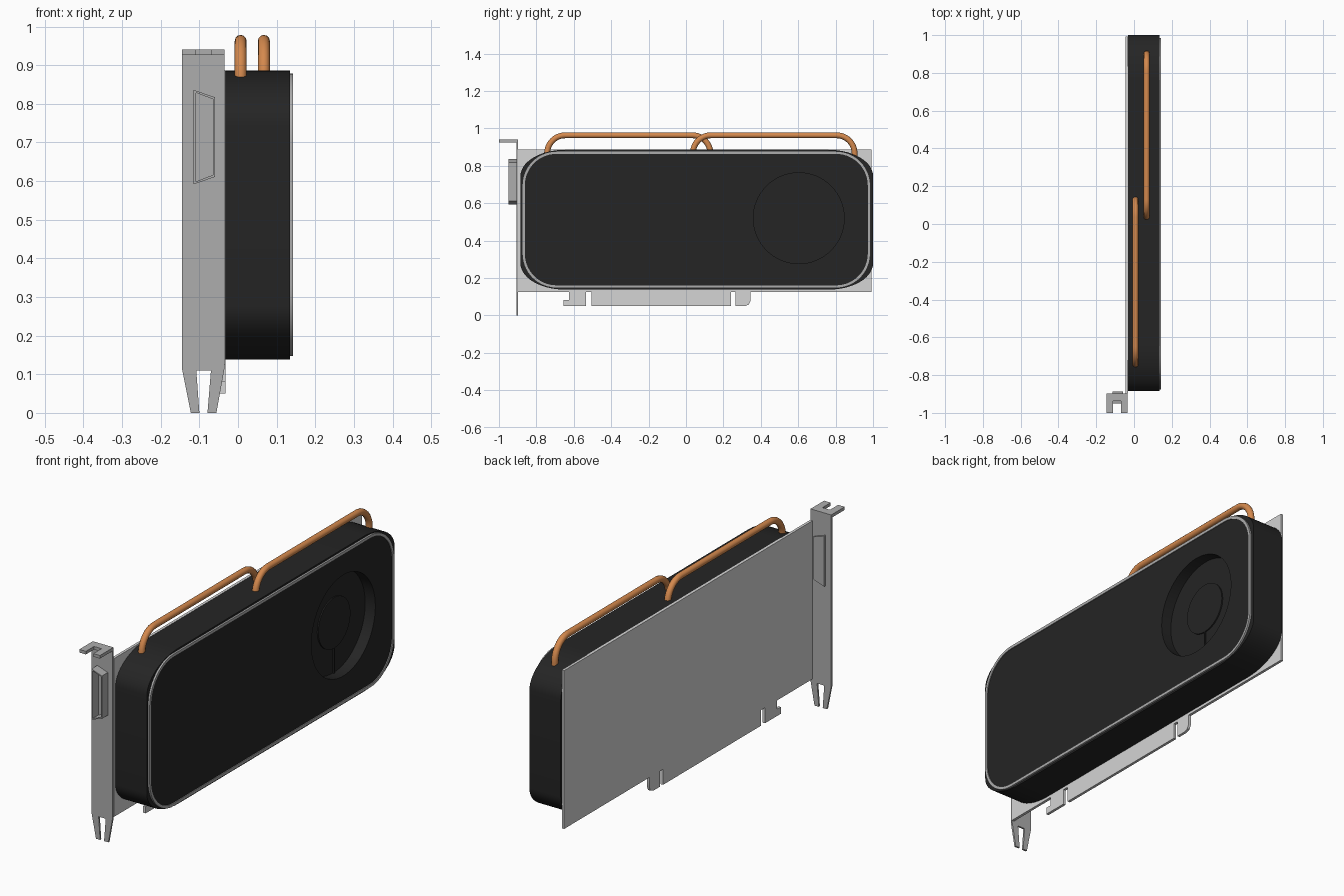
import bpy, bmesh, math
from mathutils import Matrix

cube = bpy.data.objects.get("Cube")
if cube:
    bpy.data.objects.remove(cube, do_unlink=True)


def material(name, rgb):
    m = bpy.data.materials.new(name)
    m.use_nodes = True
    m.diffuse_color = (*rgb, 1)
    m.node_tree.nodes["Principled BSDF"].inputs["Base Color"].default_value = (*rgb, 1)
    return m


BLACK = material("matte black", (0.018, 0.018, 0.018))
SILVER = material("bracket grey", (0.42, 0.42, 0.42))
BOARD = material("light board grey", (0.66, 0.66, 0.66))
COPPER = material("copper", (0.66, 0.25, 0.075))

# Columns map drawing (u, v, depth) to world axes
FRAMES = {
    "x": Matrix(((0, 0, 1), (1, 0, 0), (0, 1, 0))).to_4x4(),
    "y": Matrix(((1, 0, 0), (0, 0, -1), (0, 1, 0))).to_4x4(),
    "z": Matrix.Identity(4),
}


def finish(obj, mat):
    """Turn a curve object into a clean, shaded mesh."""
    bpy.ops.object.select_all(action="DESELECT")
    obj.select_set(True)
    bpy.context.view_layer.objects.active = obj
    bpy.ops.object.convert(target="MESH")
    obj = bpy.context.view_layer.objects.active
    bm = bmesh.new()
    bm.from_mesh(obj.data)
    bmesh.ops.remove_doubles(bm, verts=bm.verts, dist=0.0002)
    bmesh.ops.recalc_face_normals(bm, faces=bm.faces)
    bm.to_mesh(obj.data)
    bm.free()
    obj.data.materials.clear()
    obj.data.materials.append(mat)
    bpy.ops.object.shade_smooth_by_angle(angle=math.radians(35))
    return obj


def add_spline(curve, points, cyclic):
    s = curve.splines.new("POLY")
    s.points.add(len(points) - 1)
    for p, co in zip(s.points, points):
        p.co = (*co, 1)
    s.use_cyclic_u = cyclic


def plate(name, loops, axis, lo, hi, mat):
    """Extrude outlines (inner loops become holes) from lo to hi along an axis."""
    c = bpy.data.curves.new(name, "CURVE")
    c.dimensions = "2D"
    c.fill_mode = "BOTH"
    c.extrude = (hi - lo) / 2
    for loop in loops:
        add_spline(c, [(u, v, 0) for u, v in loop], True)
    obj = bpy.data.objects.new(name, c)
    bpy.context.collection.objects.link(obj)
    mid = (lo + hi) / 2
    depth = -mid if axis == "y" else mid
    obj.matrix_world = FRAMES[axis] @ Matrix.Translation((0, 0, depth))
    return finish(obj, mat)


def rect(u0, u1, v0, v1):
    return [(u0, v0), (u1, v0), (u1, v1), (u0, v1)]


def rounded(u0, u1, v0, v1, ru, rv, n=14):
    corners = [(u1 - ru, v1 - rv), (u0 + ru, v1 - rv), (u0 + ru, v0 + rv), (u1 - ru, v0 + rv)]
    pts = []
    for k, (cu, cv) in enumerate(corners):
        for i in range(n + 1):
            a = math.pi / 2 * (k + i / n)
            pts.append((cu + ru * math.cos(a), cv + rv * math.sin(a)))
    return pts


def circle(u, v, r, n=64):
    return [(u + r * math.cos(2 * math.pi * i / n), v + r * math.sin(2 * math.pi * i / n))
            for i in range(n)]


# Shroud: solid rear, front layer and face panel pierced by the fan well
FAN_Y, FAN_Z, FAN_R = 0.603, 0.52, 0.243
outline = rounded(-0.885, 1.0, 0.138, 0.886, 0.24, 0.14)
well = circle(FAN_Y, FAN_Z, FAN_R)
plate("shroud_rear", [outline], "x", -0.033, 0.085, BLACK)
plate("shroud_front", [outline, well], "x", 0.085, 0.134, BLACK)
trim_inner = rounded(-0.862, 0.972, 0.161, 0.864, 0.17, 0.17)
plate("face_panel", [trim_inner, well], "x", 0.134, 0.139, BLACK)
plate("face_trim", [rounded(-0.876, 0.986, 0.147, 0.878, 0.184, 0.184), trim_inner],
      "x", 0.134, 0.143, SILVER)

# Fan hub and its single support rib
plate("fan_hub", [circle(FAN_Y, FAN_Z, 0.122, 48)], "x", 0.085, 0.091, BLACK)
plate("fan_rib", [rect(FAN_Y - 0.004, FAN_Y + 0.004, FAN_Z - FAN_R, FAN_Z - 0.115)],
      "x", 0.085, 0.091, BLACK)

# Circuit board with keyed edge connector
B0, B1 = -0.046, -0.033
plate("circuit_board", [rect(-0.897, 0.992, 0.125, 0.887)], "x", B0, B1, BOARD)
hook = [(-0.655, 0.05), (-0.535, 0.05), (-0.535, 0.125), (-0.625, 0.125),
        (-0.625, 0.083), (-0.655, 0.083)]
plate("edge_connector_hook", [hook], "x", B0, B1, BOARD)
plate("edge_connector_main", [rect(-0.505, 0.24, 0.05, 0.125)], "x", B0, B1, BOARD)
tail = [(0.265, 0.125), (0.265, 0.05), (0.315, 0.05), (0.335, 0.058),
        (0.345, 0.078), (0.345, 0.125)]
plate("edge_connector_tail", [tail], "x", B0, B1, BOARD)

# Mounting bracket with forked foot and slotted top tab
bracket = [(-0.145, 0.941), (-0.145, 0.115), (-0.122, 0), (-0.1, 0), (-0.108, 0.11),
           (-0.07, 0.11), (-0.079, 0), (-0.056, 0), (-0.035, 0.115), (-0.035, 0.941)]
plate("mounting_bracket", [bracket], "y", -0.906, -0.897, SILVER)
tab = [(-0.145, -0.897), (-0.145, -1), (-0.11, -1), (-0.11, -0.938),
       (-0.07, -0.938), (-0.07, -1), (-0.035, -1), (-0.035, -0.897)]
plate("bracket_tab", [tab], "z", 0.926, 0.941, SILVER)

# Hollow display socket through the bracket
socket = [(-0.115, 0.836), (-0.115, 0.592), (-0.059, 0.611), (-0.059, 0.817)]
opening = [(-0.109, 0.829), (-0.109, 0.599), (-0.065, 0.616), (-0.065, 0.812)]
plate("display_socket_rim", [socket, opening], "y", -0.95, -0.906, SILVER)
plate("display_socket_back", [socket], "y", -0.897, -0.886, SILVER)


def heat_pipe(name, x, y0, y1):
    ry, rz, top, n = 0.095, 0.1, 0.963, 12
    arc = [math.pi / 2 * i / n for i in range(n + 1)]
    pts = [(x, y0, 0.8)]
    pts += [(x, y0 + ry - ry * math.cos(a), top - rz + rz * math.sin(a)) for a in arc]
    pts += [(x, y1 - ry + ry * math.sin(a), top - rz + rz * math.cos(a)) for a in arc]
    pts.append((x, y1, 0.8))
    c = bpy.data.curves.new(name, "CURVE")
    c.dimensions = "3D"
    c.bevel_depth = 0.0155
    c.bevel_resolution = 4
    c.use_fill_caps = True
    add_spline(c, pts, False)
    obj = bpy.data.objects.new(name, c)
    bpy.context.collection.objects.link(obj)
    finish(obj, COPPER)


# Copper heat pipes arching over the top
heat_pipe("front_heat_pipe", 0.007, -0.743, 0.131)
heat_pipe("rear_heat_pipe", 0.067, 0.036, 0.902)
